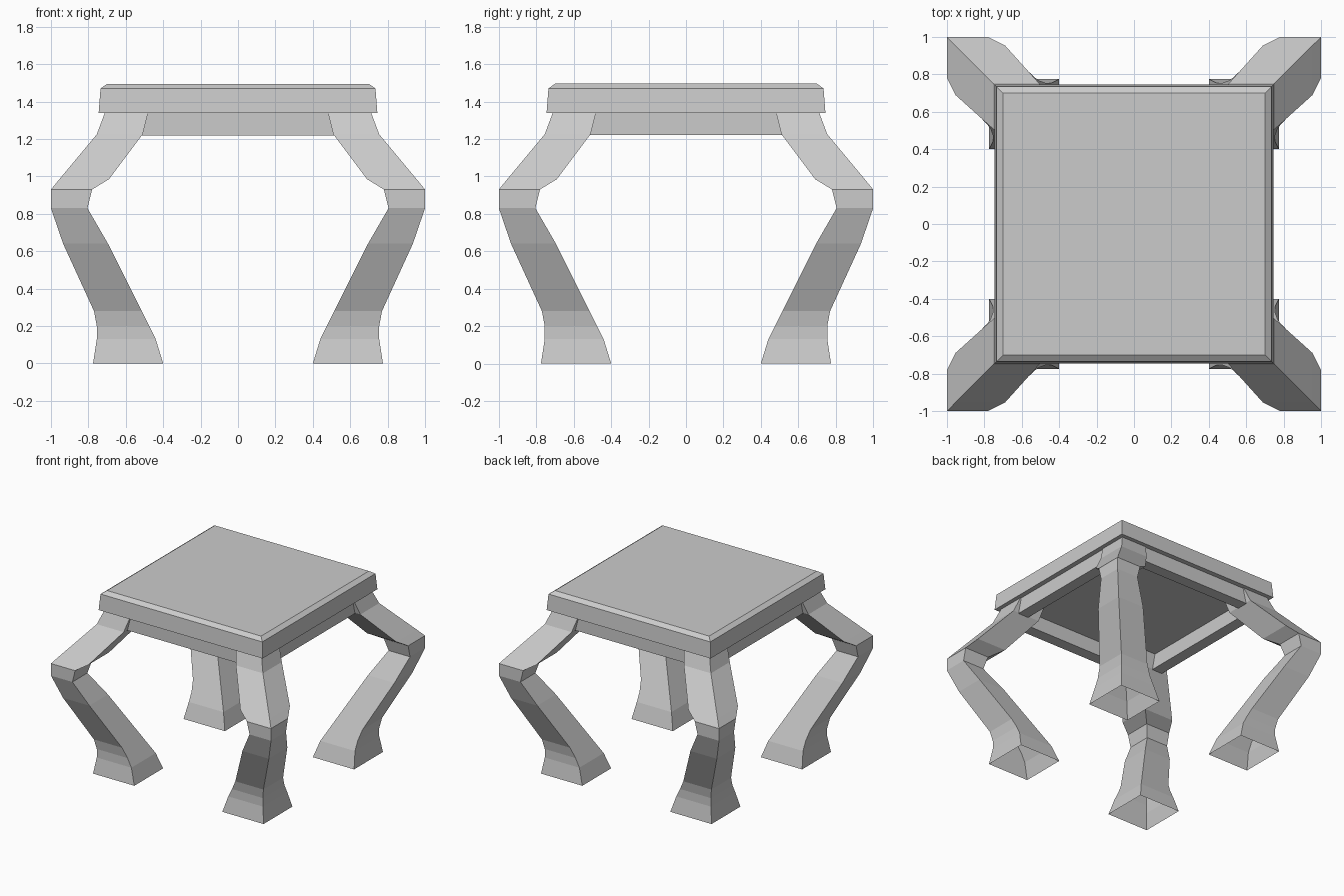
import bpy, bmesh

if "Cube" in bpy.data.objects:
    bpy.data.objects.remove(bpy.data.objects["Cube"])


def loft(name, rings, cap_bottom, cap_top):
    """Skin a stack of four-cornered rings; each ring is (z, x0, x1, y0, y1)."""
    bm = bmesh.new()
    loops = [[bm.verts.new(p) for p in ((x0, y0, z), (x1, y0, z), (x1, y1, z), (x0, y1, z))]
             for z, x0, x1, y0, y1 in rings]
    for a, b in zip(loops, loops[1:]):
        for i in range(4):
            j = (i + 1) % 4
            bm.faces.new((a[i], a[j], b[j], b[i]))
    if cap_bottom:
        bm.faces.new(loops[0][::-1])
    if cap_top:
        bm.faces.new(loops[-1])
    mesh = bpy.data.meshes.new(name)
    bm.to_mesh(mesh)
    bm.free()
    obj = bpy.data.objects.new(name, mesh)
    bpy.context.collection.objects.link(obj)
    return obj


def span(sign, a, b):
    return (a, b) if sign > 0 else (-b, -a)


# Table top with a slight taper and a chamfered upper edge
top = [(1.34, 0.745), (1.47, 0.735), (1.495, 0.70)]
loft("table_top", [(z, -h, h, -h, h) for z, h in top], True, True)

# Apron rails between the legs
for s, side in ((-1, "front"), (1, "back")):
    y = span(s, 0.61, 0.705)
    loft(f"{side}_apron", [(z, -0.6, 0.6, *y) for z in (1.22, 1.345)], True, True)
for s, side in ((-1, "left"), (1, "right")):
    x = span(s, 0.61, 0.705)
    loft(f"{side}_apron", [(z, *x, -0.6, 0.6) for z in (1.22, 1.345)], True, True)

# Bowed corner legs: (height, inner edge, outer edge), hollow at the foot
leg = [(0.0, 0.40, 0.775), (0.13, 0.44, 0.755), (0.20, 0.475, 0.755),
       (0.28, 0.515, 0.77), (0.64, 0.695, 0.935), (0.83, 0.805, 1.0),
       (0.93, 0.78, 1.0), (0.985, 0.69, 0.955), (1.225, 0.51, 0.755),
       (1.345, 0.48, 0.71)]
for sy, fb in ((-1, "front"), (1, "back")):
    for sx, lr in ((-1, "left"), (1, "right")):
        loft(f"{fb}_{lr}_leg",
             [(z, *span(sx, i, o), *span(sy, i, o)) for z, i, o in leg], False, True)
